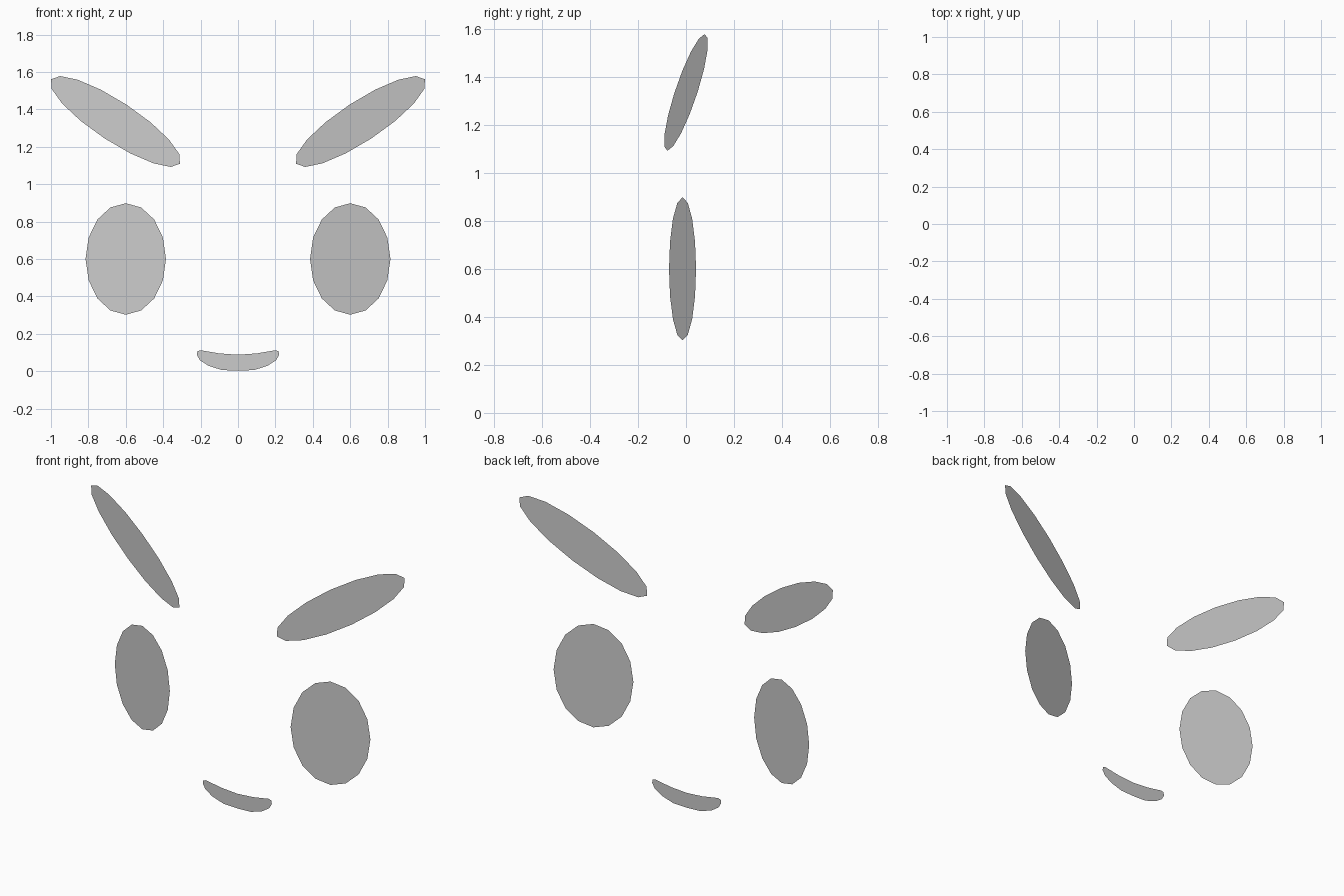
import bpy
import math

if "Cube" in bpy.data.objects:
    bpy.data.objects.remove(bpy.data.objects["Cube"])

SLOPE = 0.262      # backward sweep of the side panels, dy/dx
PIVOT_X = 0.655    # x at which the swept panels cross y = 0
SEGMENTS = 16


def swept_y(x):
    return SLOPE * (abs(x) - PIVOT_X)


def flat_panel(name, outline, depth):
    """One flat upright face from an (x, z) outline, facing the front."""
    area = sum(a[0] * b[1] - b[0] * a[1]
               for a, b in zip(outline, outline[1:] + outline[:1]))
    if area < 0:
        outline = outline[::-1]
    mesh = bpy.data.meshes.new(name)
    mesh.from_pydata([(x, depth(x), z) for x, z in outline], [],
                     [range(len(outline))])
    obj = bpy.data.objects.new(name, mesh)
    bpy.context.collection.objects.link(obj)
    return obj


def oval(center, a, b):
    """Low-poly ellipse spanned by two half-axis vectors in x, z."""
    points = []
    for i in range(SEGMENTS):
        t = 2 * math.pi * i / SEGMENTS
        c, s = math.cos(t), math.sin(t)
        points.append((center[0] + a[0] * c + b[0] * s,
                       center[1] + a[1] * c + b[1] * s))
    return points


# Eyes and slanted brows, mirrored left and right
eye = oval((0.60, 0.60), (0.215, 0), (0, 0.298))
brow = oval((0.655, 1.335), (0.296, 0.243), (-0.186, -0.003))
for side, sign in (("right", 1), ("left", -1)):
    for part, outline in (("eye", eye), ("brow", brow)):
        flat_panel(f"{side}_{part}", [(sign * x, z) for x, z in outline],
                   swept_y)

# Smiling mouth: half outline from bottom centre to top centre, then mirrored
half = [(0, 0.003), (0.086, 0.006), (0.158, 0.029), (0.203, 0.058),
        (0.220, 0.087), (0.217, 0.107), (0.200, 0.112), (0.100, 0.095),
        (0, 0.088)]
mouth = half + [(-x, z) for x, z in half[-2:0:-1]]
flat_panel("mouth", mouth, lambda x: -0.006)
